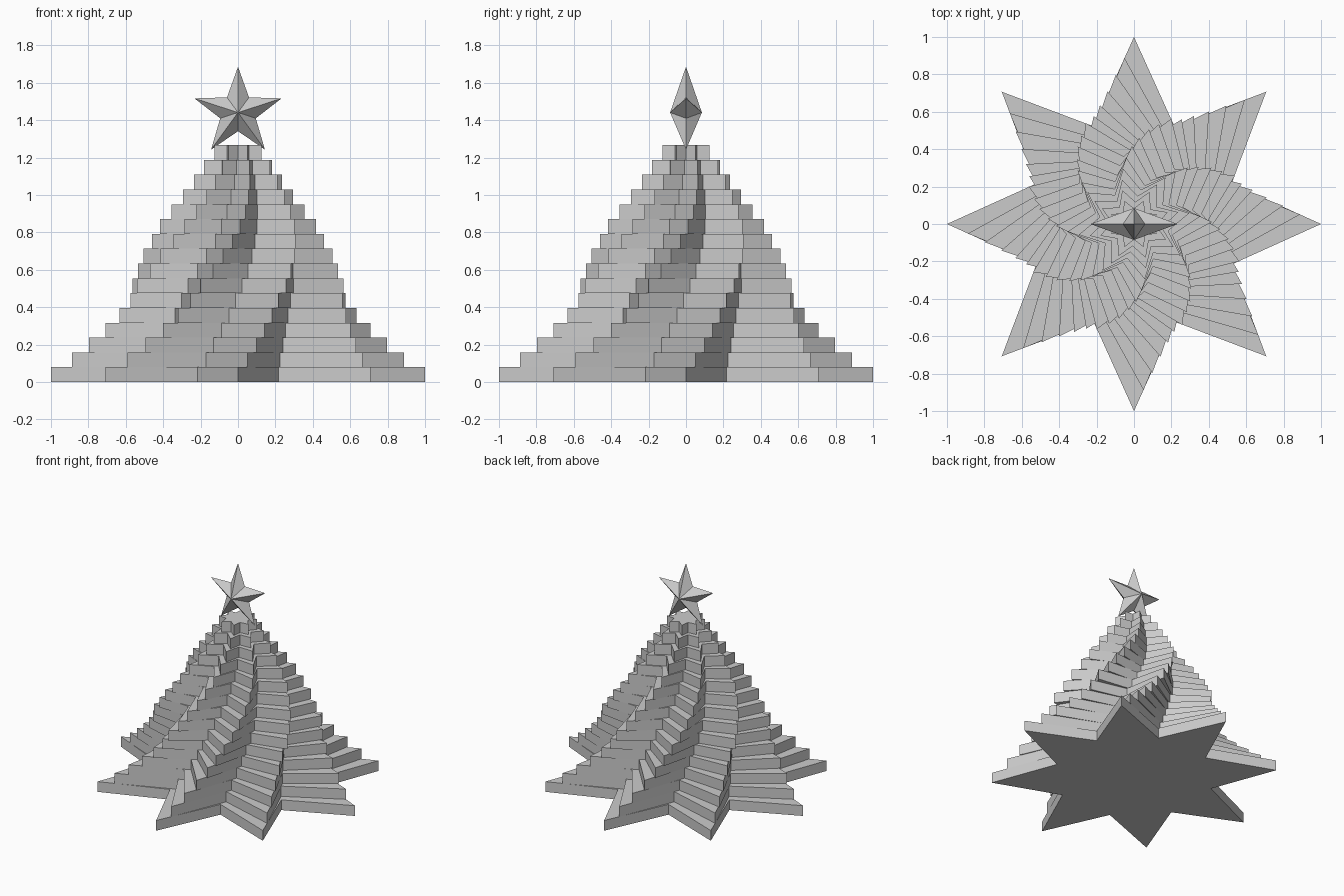
import bpy, bmesh, math

if "Cube" in bpy.data.objects:
    bpy.data.objects.remove(bpy.data.objects["Cube"])

gray = bpy.data.materials.new("plain gray")
gray.diffuse_color = (0.6, 0.6, 0.6, 1)
gray.use_nodes = True
gray.node_tree.nodes["Principled BSDF"].inputs["Base Color"].default_value = gray.diffuse_color


def make_object(name, bm):
    bmesh.ops.recalc_face_normals(bm, faces=bm.faces[:])
    mesh = bpy.data.meshes.new(name)
    bm.to_mesh(mesh)
    bm.free()
    mesh.materials.append(gray)
    obj = bpy.data.objects.new(name, mesh)
    bpy.context.collection.objects.link(obj)
    return obj


def star_ring(points, outer, inner, start):
    """Outline of a star, alternating tips and valleys."""
    ring = []
    for k in range(points * 2):
        r = inner if k % 2 else outer
        a = start + k * math.pi / points
        ring.append((r * math.cos(a), r * math.sin(a)))
    return ring


# Twisted tree: stacked eight-pointed slabs
LAYERS = 16
STEP = 1.267 / LAYERS
radius = [1.0, 0.89, 0.802, 0.723, 0.66, 0.615, 0.598, 0.55,
          0.512, 0.462, 0.416, 0.357, 0.30, 0.244, 0.191, 0.135]
twist = [0, 3.3, 7, 11.3, 16, 20.5, 25.5, 31,
         36, 41.5, 46.5, 51.5, 56, 60, 64, 67.5]
valley = [0.565, 0.58, 0.61, 0.63, 0.65, 0.67, 0.665, 0.665,
          0.63, 0.60, 0.60, 0.60, 0.62, 0.62, 0.62, 0.62]

for i in range(LAYERS):
    bm = bmesh.new()
    ring = star_ring(8, radius[i], radius[i] * valley[i], math.radians(twist[i]))
    low = [bm.verts.new((x, y, i * STEP)) for x, y in ring]
    high = [bm.verts.new((x, y, (i + 1) * STEP)) for x, y in ring]
    bm.faces.new(low[::-1])
    bm.faces.new(high)
    for k in range(16):
        n = (k + 1) % 16
        bm.faces.new((low[k], low[n], high[n], high[k]))
    make_object(f"tree_layer_{i + 1:02d}", bm)

# Faceted five-pointed star on top
bm = bmesh.new()
CENTRE = 1.441
rim = [bm.verts.new((x, 0, CENTRE + z))
       for x, z in star_ring(5, 0.245, 0.1, math.pi / 2)]
for y in (-0.085, 0.085):
    peak = bm.verts.new((0, y, CENTRE))
    for k in range(10):
        bm.faces.new((rim[k], rim[(k + 1) % 10], peak))
make_object("top_star", bm)
